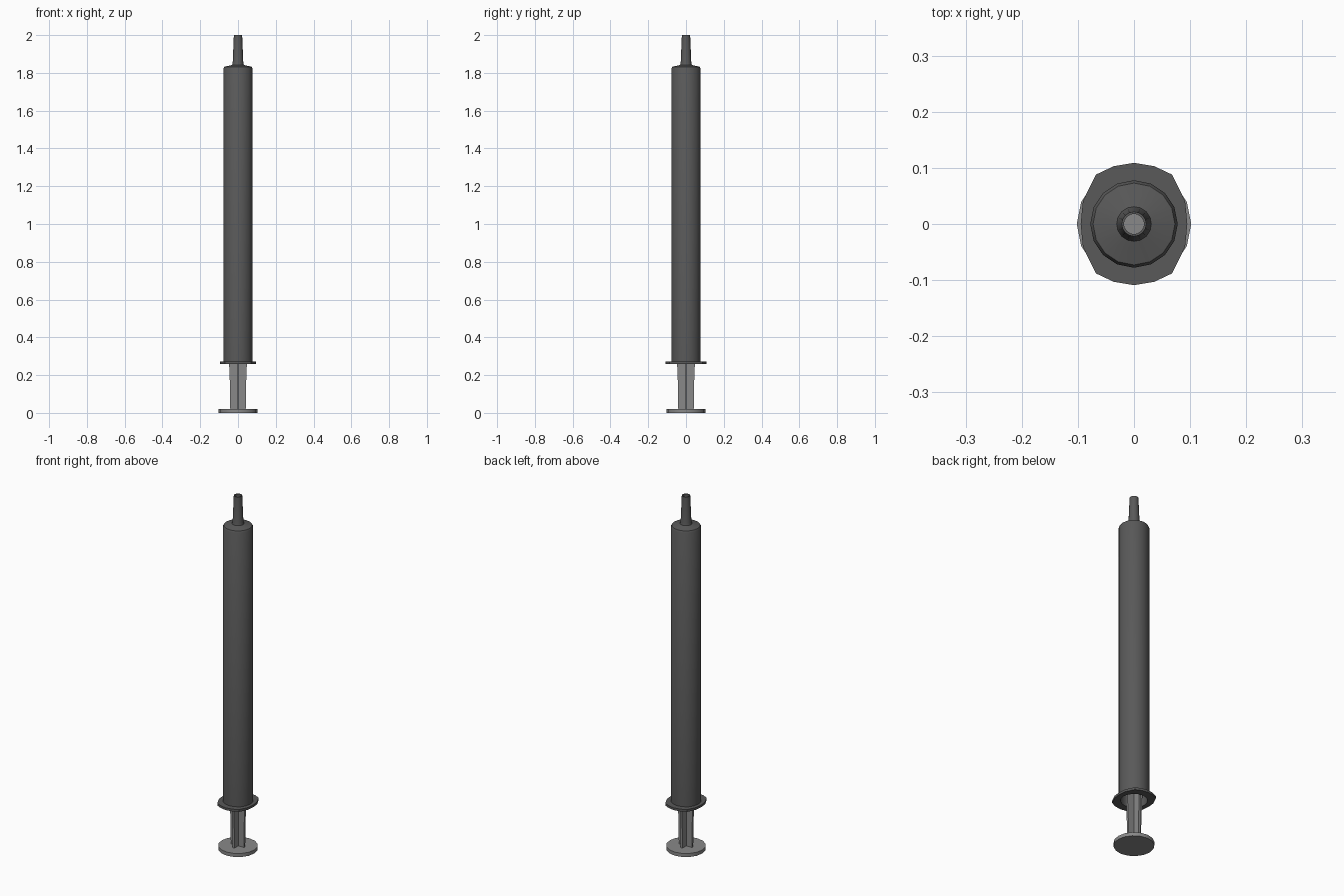
import bpy, math

if "Cube" in bpy.data.objects:
    bpy.data.objects.remove(bpy.data.objects["Cube"])

SIDES = 16


def material(name, v):
    m = bpy.data.materials.new(name)
    m.diffuse_color = (v, v, v, 1)
    m.use_nodes = True
    m.node_tree.nodes["Principled BSDF"].inputs["Base Color"].default_value = m.diffuse_color
    return m


def circle(r):
    return [(r * math.cos(2 * math.pi * i / SIDES), r * math.sin(2 * math.pi * i / SIDES))
            for i in range(SIDES)]


def cross(w, t=0.006):
    # plus-shaped outline: one arm corner turned four times
    pts, arm = [], [(t, t), (w, t), (w, -t)]
    for k in range(4):
        c, s = round(math.cos(k * math.pi / 2)), round(math.sin(k * math.pi / 2))
        pts += [(c * x - s * y, s * x + c * y) for x, y in ((w, -t), (w, t), (t, t))]
    return pts


def loft(name, rings, mat, loop=False):
    """Skin a stack of (outline, z) rings; loop joins last to first, else ends are capped."""
    n, count = len(rings[0][0]), len(rings)
    verts = [(x, y, z) for outline, z in rings for x, y in outline]
    faces = []
    for r in range(count if loop else count - 1):
        a, b = r * n, ((r + 1) % count) * n
        faces += [(a + i, a + (i + 1) % n, b + (i + 1) % n, b + i) for i in range(n)]
    if not loop:
        faces += [tuple(reversed(range(n))), tuple(range((count - 1) * n, count * n))]
    me = bpy.data.meshes.new(name)
    me.from_pydata(verts, [], faces)
    ob = bpy.data.objects.new(name, me)
    bpy.context.collection.objects.link(ob)
    me.materials.append(mat)
    bpy.ops.object.select_all(action='DESELECT')
    ob.select_set(True)
    bpy.context.view_layer.objects.active = ob
    bpy.ops.object.shade_smooth_by_angle(angle=math.radians(30))
    return ob


dark = material("barrel_grey", 0.1)
light = material("plunger_grey", 0.25)

# Finger flange outline: quarter points mirrored into a flattened oval
quarter = [(0.095, 0), (0.091, 0.041), (0.068, 0.088), (0.036, 0.103)]
half = quarter + [(0, 0.109)] + [(-x, y) for x, y in reversed(quarter[1:])]
flange = half + [(-x, -y) for x, y in half]

# Hollow barrel with flange, shoulder and open nozzle
barrel = [(circle(0.068), 0.26), (flange, 0.26), (flange, 0.273)]
barrel += [(circle(r), z) for r, z in (
    (0.078, 0.273), (0.078, 1.822), (0.073, 1.832), (0.031, 1.842),
    (0.028, 1.855), (0.022, 2.0), (0.018, 2.0), (0.018, 1.83), (0.068, 1.815))]
loft("barrel", barrel, dark, loop=True)

# Plunger: thumb disc, cross-ribbed stem and piston head
loft("thumb_disc", [(circle(0.102), 0), (circle(0.102), 0.02)], light)
loft("plunger_stem", [(cross(w), z) for w, z in (
    (0.041, 0.02), (0.042, 0.13), (0.047, 0.26), (0.06, 0.5), (0.06, 1.7))], light)
loft("piston", [(circle(r), z) for r, z in (
    (0.066, 1.69), (0.066, 1.79), (0.06, 1.805))], light)
